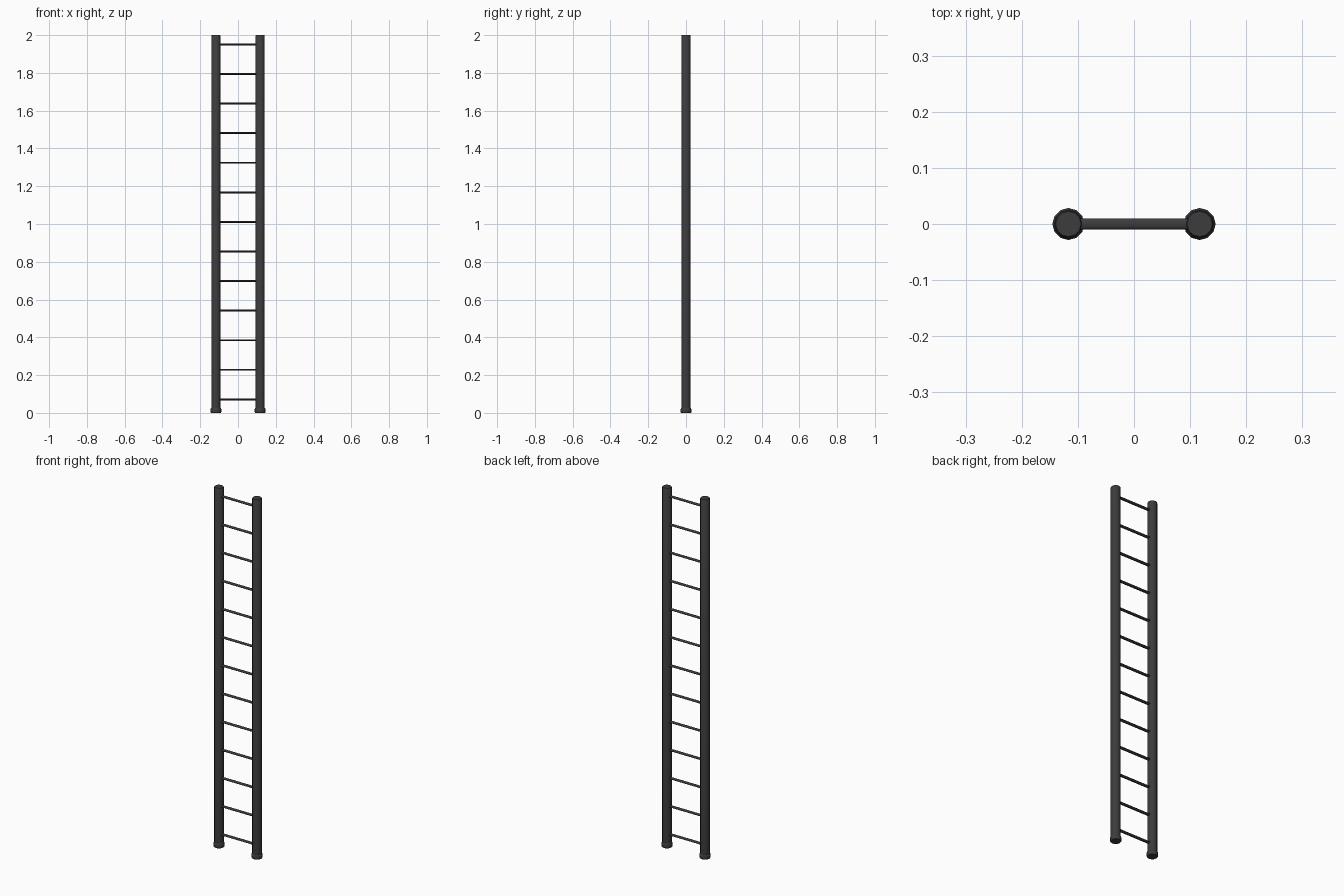
import bpy, bmesh, math

if "Cube" in bpy.data.objects:
    bpy.data.objects.remove(bpy.data.objects["Cube"])

mat = bpy.data.materials.new("dark_metal")
mat.diffuse_color = (0.045, 0.045, 0.045, 1)
mat.use_nodes = True
mat.node_tree.nodes["Principled BSDF"].inputs["Base Color"].default_value = mat.diffuse_color

RAIL_X, SIDES = 0.117, 12


def finish(name, bm):
    bmesh.ops.recalc_face_normals(bm, faces=bm.faces)
    for f in bm.faces:
        f.smooth = True
    me = bpy.data.meshes.new(name)
    bm.to_mesh(me)
    bm.free()
    me.materials.append(mat)
    ob = bpy.data.objects.new(name, me)
    bpy.context.collection.objects.link(ob)
    return ob


def lathe(name, profile, x):
    """Closed solid of stacked rings, profile = (radius, z)."""
    bm = bmesh.new()
    rings = []
    for r, z in profile:
        rings.append([bm.verts.new((x + r * math.cos(a), r * math.sin(a), z))
                      for a in (2 * math.pi * i / SIDES for i in range(SIDES))])
    for lo, hi in zip(rings, rings[1:]):
        for i in range(SIDES):
            j = (i + 1) % SIDES
            bm.faces.new((lo[i], lo[j], hi[j], hi[i]))
    bm.faces.new(rings[0][::-1])
    bm.faces.new(rings[-1])
    return finish(name, bm)


# side rails with slightly eased tops, and wider feet
for side, s in (("left", -1), ("right", 1)):
    lathe(side + "_rail", [(0.0245, 0.012), (0.0245, 1.997), (0.0225, 2.0)], s * RAIL_X)
    lathe(side + "_foot", [(0.0265, 0.0), (0.0285, 0.004), (0.0285, 0.020), (0.025, 0.026)],
          s * RAIL_X)

# flattened round rungs, evenly spaced
for k in range(13):
    bm = bmesh.new()
    bmesh.ops.create_cone(bm, cap_ends=True, segments=SIDES, radius1=1, radius2=1,
                          depth=2 * RAIL_X - 0.03)
    z0 = 0.0715 + k * 0.1566
    for v in bm.verts:
        x, y, z = v.co
        v.co = (z, x * 0.0098, z0 + y * 0.005)
    finish("rung_%02d" % (k + 1), bm)

# keep cap edges crisp
for ob in bpy.context.collection.objects:
    ob.select_set(True)
    bpy.context.view_layer.objects.active = ob
bpy.ops.object.shade_smooth_by_angle(angle=math.radians(50))
